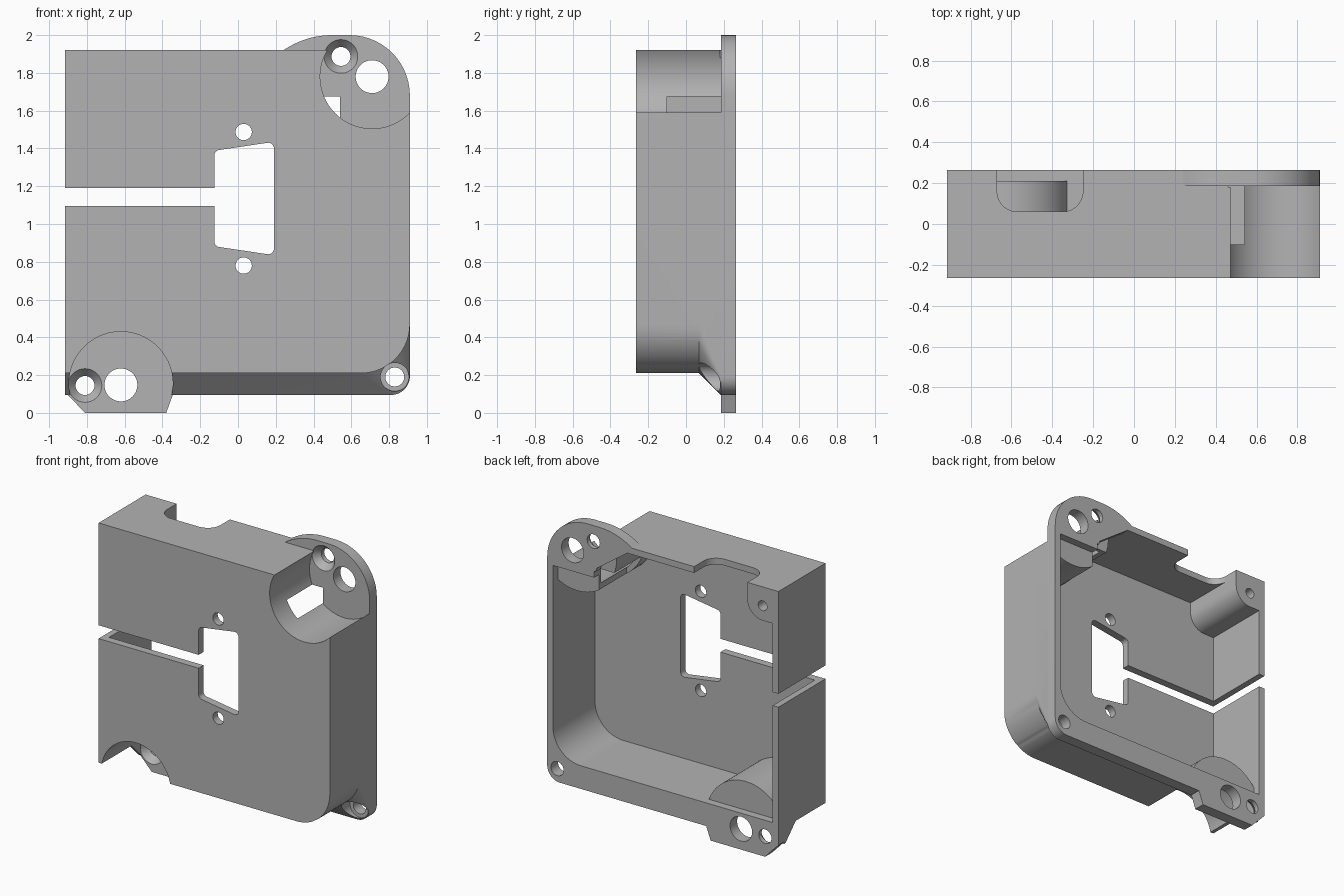
import bpy, bmesh, math
from mathutils import Vector, Matrix

old = bpy.data.objects.get("Cube")
if old:
    bpy.data.objects.remove(old, do_unlink=True)

grey = bpy.data.materials.new("plain grey")
grey.use_nodes = True
grey.diffuse_color = (0.45, 0.45, 0.45, 1)
grey.node_tree.nodes["Principled BSDF"].inputs["Base Color"].default_value = (0.45, 0.45, 0.45, 1)


def rounded(corners, n=14):
    """Outline with a fillet at each corner given as (u, v, radius)."""
    out = []
    for i, (u, v, r) in enumerate(corners):
        p = Vector((u, v))
        if r == 0:
            out.append(p)
            continue
        a = (Vector(corners[i - 1][:2]) - p).normalized()
        b = (Vector(corners[(i + 1) % len(corners)][:2]) - p).normalized()
        half = a.angle(b) / 2
        centre = p + (a + b).normalized() * (r / math.sin(half))
        start = p + a * (r / math.tan(half)) - centre
        end = p + b * (r / math.tan(half)) - centre
        sweep = math.pi - 2 * half
        for k in range(n + 1):
            t = k / n
            out.append(centre + (start * math.sin((1 - t) * sweep) + end * math.sin(t * sweep)) / math.sin(sweep))
    return out


def finish(name, bm):
    bmesh.ops.recalc_face_normals(bm, faces=bm.faces)
    mesh = bpy.data.meshes.new(name)
    bm.to_mesh(mesh)
    bm.free()
    mesh.materials.append(grey)
    ob = bpy.data.objects.new(name, mesh)
    bpy.context.collection.objects.link(ob)
    return ob


def loft(name, sections, axis="y"):
    """Solid through (outline, depth) sections along an axis."""
    bm = bmesh.new()
    rings = [[bm.verts.new((p[0], d, p[1]) if axis == "y" else (p[0], p[1], d)) for p in pts]
             for pts, d in sections]
    for r0, r1 in zip(rings, rings[1:]):
        for i in range(len(r0)):
            bm.faces.new((r0[i - 1], r0[i], r1[i], r1[i - 1]))
    bm.faces.new(rings[0])
    bm.faces.new(rings[-1])
    return finish(name, bm)


def prism(name, corners, d0, d1, axis="y"):
    pts = rounded(corners)
    return loft(name, [(pts, d0), (pts, d1)], axis)


def box(name, x0, x1, z0, z1, y0, y1):
    return prism(name, [(x0, z0, 0), (x1, z0, 0), (x1, z1, 0), (x0, z1, 0)], y0, y1)


def rod(name, x, z, r0, y0, y1, r1=None, n=64):
    bm = bmesh.new()
    bmesh.ops.create_cone(bm, cap_ends=True, segments=n, radius1=r0, radius2=r0 if r1 is None else r1,
                          depth=y1 - y0,
                          matrix=Matrix.Translation((x, (y0 + y1) / 2, z)) @ Matrix.Rotation(-math.pi / 2, 4, "X"))
    return finish(name, bm)


def combine(target, tool, operation="DIFFERENCE"):
    mod = target.modifiers.new("cut", "BOOLEAN")
    mod.operation, mod.solver, mod.object = operation, "EXACT", tool
    bpy.context.view_layer.objects.active = target
    bpy.ops.object.modifier_apply(modifier=mod.name)
    bpy.data.objects.remove(tool, do_unlink=True)


L, R, TOP = -0.915, 0.91, 1.92
FRONT, BACK, LEDGE = -0.265, 0.265, 0.185
pockets = [(0.71, 1.78), (-0.62, 0.155)]


def body_outline(z, r):
    return rounded([(L, z, 0), (R, z, r), (R, TOP, 0), (L, TOP, 0)])


# Body, flaring at the bottom towards the flange
small, large = body_outline(0.21, 0.26), body_outline(0.095, 0.10)
housing = loft("housing", [(small, FRONT), (small, 0.07), (large, LEDGE), (large, 0.2)])
for x, z in pockets:
    combine(housing, rod("pocket", x, z, 0.275, -0.4, 0.4, n=96))
combine(housing, rod("screw_clearance", 0.83, 0.19, 0.075, -0.4, 0.4))

# Back flange with the upper ear and lower tab
flange = prism("flange", [(L, 0.11, 0), (-0.81, 0, 0), (-0.38, 0, 0), (-0.345, 0.095, 0),
                          (R, 0.095, 0.10), (R, 2.0, 0.32), (0.37, 2.0, 0.455),
                          (0.24, TOP, 0), (L, TOP, 0)], LEDGE, BACK)
combine(housing, flange, "UNION")

# Hollow interior, leaving pocket walls, ear plate and corner boss
cavity = prism("cavity", [(-0.87, 0.26, 0), (0.865, 0.26, 0.22), (0.865, 1.875, 0), (-0.87, 1.875, 0)],
               -0.21, 0.4)
for x, z in pockets:
    combine(cavity, rod("pocket_wall", x, z, 0.31, -0.5, 0.21, n=96))
combine(cavity, prism("ear_plate", [(0.27, 1.88, 0), (0.27, 2.2, 0), (1.2, 2.2, 0), (1.2, 1.63, 0),
                                    (0.54, 1.63, 0), (0.52, 1.70, 0)], 0.2, 0.6))
combine(cavity, prism("corner_boss", [(-1.2, 1.68, 0), (-0.67, 1.68, 0.12), (-0.67, 2.2, 0), (-1.2, 2.2, 0)],
                      -0.5, 0.6))
combine(housing, cavity)

# Front window, cable slot and the two holes beside the window
combine(housing, prism("window", [(-0.125, 0.882, 0.03), (0.19, 0.835, 0.03), (0.19, 1.435, 0.03),
                                  (-0.125, 1.388, 0.03)], -0.4, -0.1))
combine(housing, box("side_slot", -1.2, -0.84, 1.095, 1.19, -0.4, 0.4))
combine(housing, box("front_slot", -1.0, -0.11, 1.095, 1.19, -0.4, -0.1))
for z in (1.487, 0.78):
    combine(housing, rod("window_hole", 0.03, z, 0.043, -0.4, -0.1))

# Notch in the top wall and wire passage out of the upper pocket
combine(housing, prism("top_notch", [(-0.67, 0.06, 0.1), (-0.25, 0.06, 0.1), (-0.25, 0.5, 0), (-0.67, 0.5, 0)],
                       1.8, 2.2, "z"))
combine(housing, box("wire_passage", 0.36, 0.54, 1.5, 1.675, -0.1, 0.4))

# Mounting holes, two of them countersunk
for x, z, r in ((0.71, 1.78, 0.087), (-0.62, 0.148, 0.087), (0.83, 0.19, 0.05),
                (0.545, 1.887, 0.05), (-0.81, 0.145, 0.05)):
    combine(housing, rod("mount_hole", x, z, r, 0.1, 0.4))
for x, z in ((0.545, 1.887), (-0.81, 0.145)):
    combine(housing, rod("countersink", x, z, 0.093, 0.18, 0.235, 0.048))
combine(housing, rod("boss_hole", -0.79, 1.785, 0.035, 0.0, 0.4))

# Smooth curved walls, crisp edges
bpy.ops.object.select_all(action="DESELECT")
housing.select_set(True)
bpy.context.view_layer.objects.active = housing
bpy.ops.object.shade_smooth_by_angle(angle=math.radians(25))
